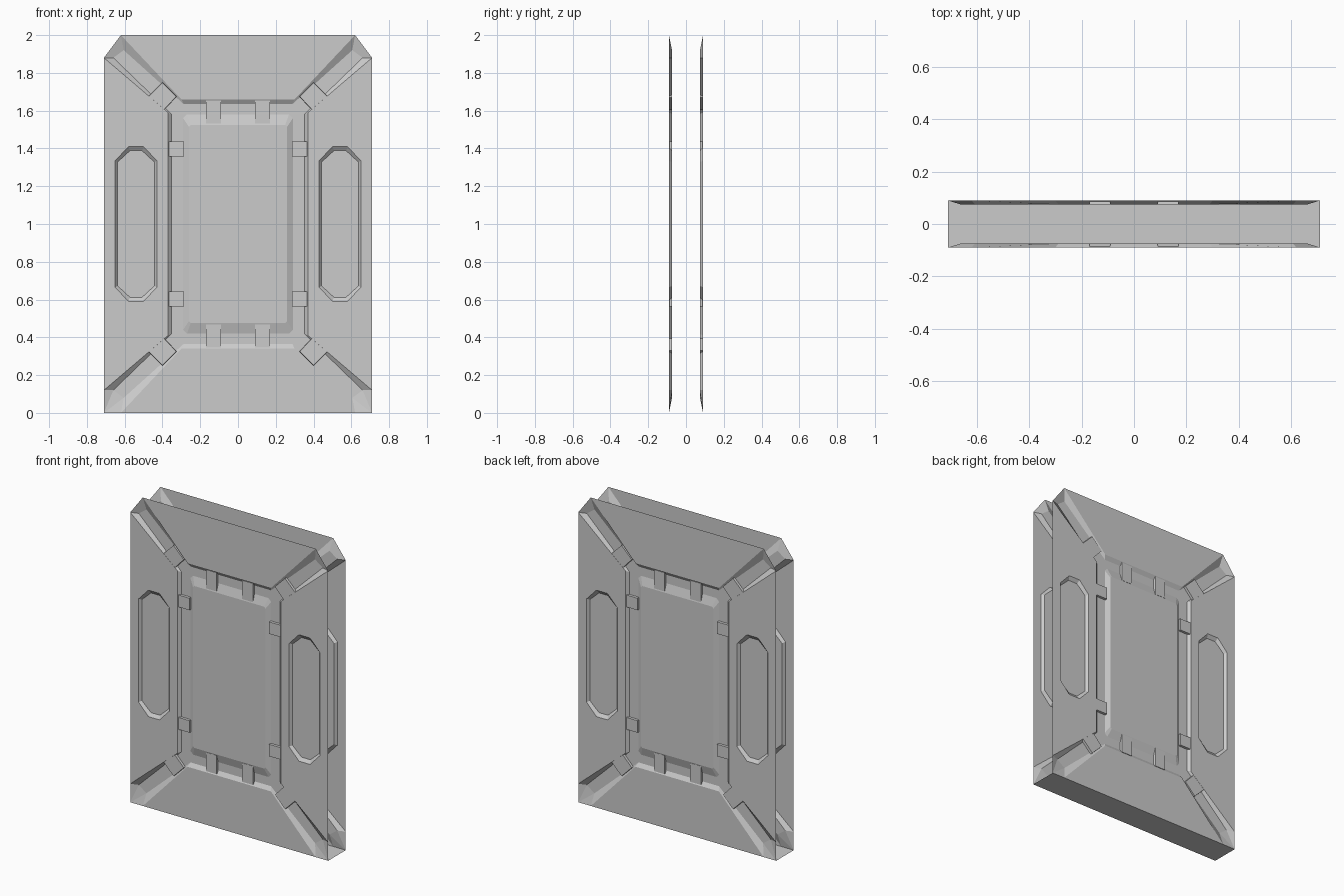
import bpy, bmesh
from itertools import product

cube = bpy.data.objects.get("Cube")
if cube:
    bpy.data.objects.remove(cube)

GREY = (0.6, 0.6, 0.6, 1)
mat = bpy.data.materials.new("plain grey")
mat.use_nodes = True
mat.diffuse_color = GREY
mat.node_tree.nodes["Principled BSDF"].inputs["Base Color"].default_value = GREY

FACE, FLOOR = 0.09, 0.074      # outer skin and recess floor, measured from mid-plane
TOP, BOTTOM = (1,), (-1,)


def level(points, y):
    return [(x, y, h) for x, h in points]


def strip(path_a, ya, path_b, yb):
    """Sloped wall faces joining two matching paths."""
    a, b = level(path_a, ya), level(path_b, yb)
    return [[a[i], a[i + 1], b[i + 1], b[i]] for i in range(len(a) - 1)]


def part(name, faces, halves=(1, -1)):
    """Mirror quarter-panel faces left/right, up/down and front/back."""
    bm = bmesh.new()
    for sx, sy, sz in product((1, -1), (1, -1), halves):
        for pts in faces:
            f = bm.faces.new([bm.verts.new((x * sx, y * sy, 1 + h * sz)) for x, y, h in pts])
            f.normal_update()
            if f.normal.y * sy < 0:
                f.normal_flip()
    bmesh.ops.remove_doubles(bm, verts=bm.verts, dist=0.0005)
    finish(name, bm)


def finish(name, bm):
    mesh = bpy.data.meshes.new(name)
    bm.to_mesh(mesh)
    bm.free()
    mesh.materials.append(mat)
    bpy.context.collection.objects.link(bpy.data.objects.new(name, mesh))


def clip(outline, shrink=0.97):
    """Small bridge plate with nearly upright sides."""
    cx = sum(p[0] for p in outline) / len(outline)
    ch = sum(p[1] for p in outline) / len(outline)
    lid = [(cx + (x - cx) * shrink, ch + (h - ch) * shrink) for x, h in outline]
    y = FACE - 0.0008
    return [level(lid, y)] + strip(outline + outline[:1], FLOOR, lid + lid[:1], y)


# Key corners of one quarter
A, B, P = (0.71, 0.88), (0.62, 1.0), (0.71, 1.0)
mouth_top, mouth_side = (0.30, 0.66), (0.37, 0.59)
F1, F2 = (0.66, 0.88), (0.605, 0.92)
floor_top, floor_side = (0.288, 0.635), (0.352, 0.582)

# Outer skin: top/bottom and side plates, the side ones split around the grip slot
slot_in = [(0.43, 0), (0.43, 0.335), (0.50, 0.41), (0.54, 0.41)]
slot_out = [(0.54, 0.41), (0.58, 0.41), (0.65, 0.335), (0.65, 0)]
seam = (0.54, 0.735)
part("outer_plates", [
    level([(0, 1), B, mouth_top, (0, 0.66)], FACE),
    level(slot_in + [seam, mouth_side, (0.37, 0)], FACE),
    level(slot_out + [(0.71, 0), A, seam], FACE),
])

# Elongated octagonal side slots
low_in = [(0.443, 0), (0.443, 0.328), (0.508, 0.388), (0.54, 0.388)]
low_out = [(0.54, 0.388), (0.572, 0.388), (0.637, 0.328), (0.637, 0)]
part("side_slots", strip(slot_in, FACE, low_in, FLOOR) + strip(slot_out, FACE, low_out, FLOOR)
     + [level(low_in + low_out[1:], FLOOR)])

# Diagonal channels and the recessed ring around the centre
part("diagonal_channels", strip([B, mouth_top], FACE, [F2, floor_top], FLOOR)
     + strip([A, mouth_side], FACE, [F1, floor_side], FLOOR)
     + [level([F1, F2, floor_top, floor_side], FLOOR)])
bevel_low = [(0, 0.58), (0.27, 0.58), (0.29, 0.56), (0.29, 0)]
part("recessed_ring", strip([(0, 0.66), mouth_top], FACE, [(0, 0.635), floor_top], FLOOR)
     + strip([mouth_side, (0.37, 0)], FACE, [floor_side, (0.352, 0)], FLOOR)
     + [level([(0, 0.635), floor_top, floor_side, (0.352, 0)] + bevel_low[::-1], FLOOR)])

# Channel ends: cut open at the top corners, closed to a square corner at the bottom
part("top_channel_ends", strip([A, B], FACE, [F1, F2], FLOOR), TOP)
a, b, p = level([A, B, P], FACE)
f1, f2 = level([F1, F2], FLOOR)
part("bottom_channel_ends", [[a, p, f1], [p, f2, f1], [p, b, f2]], BOTTOM)

# Raised centre panel
bevel_high = [(0, 0.525), (0.25, 0.525), (0.26, 0.515), (0.26, 0)]
part("centre_panel", strip(bevel_low, FLOOR, bevel_high, FACE)
     + [level(bevel_high + [(0, 0)], FACE)])

# Clips bridging the ring and the channels
part("ring_clips", clip([(0.09, 0.53), (0.17, 0.53), (0.17, 0.655), (0.09, 0.655)])
     + clip([(0.285, 0.357), (0.367, 0.357), (0.367, 0.437), (0.285, 0.437)]))
part("channel_clips", clip([(0.325, 0.675), (0.39, 0.605), (0.48, 0.67), (0.40, 0.75)]))

# Flat base joining both faces
bm = bmesh.new()
bm.faces.new([bm.verts.new((x, y, 0)) for x, y in
              ((-0.71, -FACE), (-0.71, FACE), (0.71, FACE), (0.71, -FACE))])
finish("base_plate", bm)
